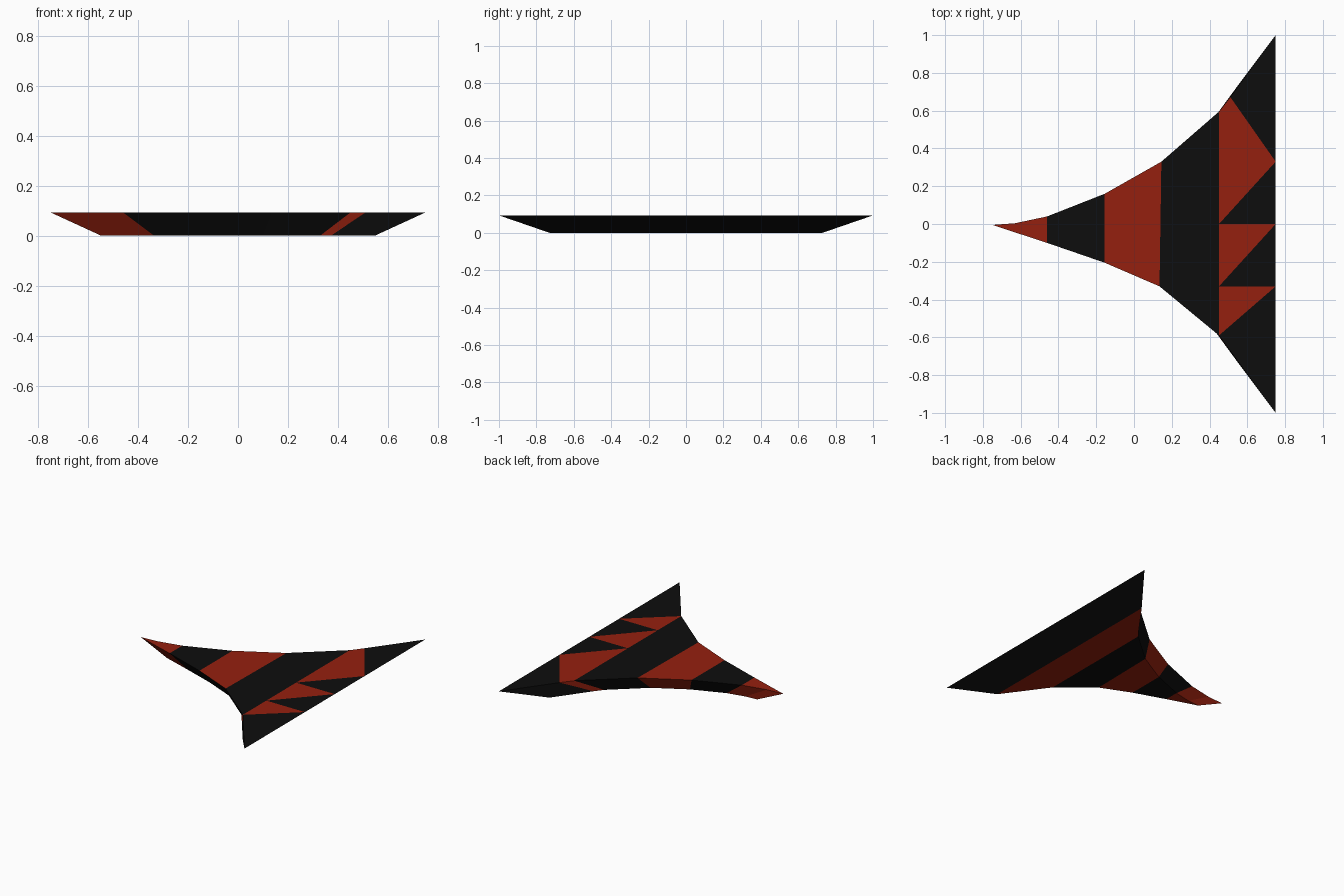
import bpy, bmesh

cube = bpy.data.objects.get("Cube")
if cube:
    bpy.data.objects.remove(cube)

HEIGHT, TAPER = 0.093, 0.73


def material(name, colour):
    mat = bpy.data.materials.new(name)
    mat.use_nodes = True
    mat.diffuse_color = colour
    mat.node_tree.nodes["Principled BSDF"].inputs["Base Color"].default_value = colour
    return mat


# Upper outline, tip to wing on both sides
tip = (-0.75, -0.005)
front = [(-0.46, -0.10), (-0.155, -0.205), (0.135, -0.33), (0.45, -0.59)]
back = [(-0.46, 0.04), (-0.155, 0.16), (0.145, 0.33), (0.45, 0.595)]
nose = (-0.63, 0.004)
front_notch, back_notch = (0.51, -0.672), (0.51, 0.672)
front_wing, back_wing = (0.75, -1.0), (0.75, 1.0)
inner = [(0.45, -0.33), (0.45, 0.0)]
rim = [(0.75, -0.33), (0.75, 0.0), (0.75, 0.33)]

BLACK, RED = 0, 1
bm = bmesh.new()
cache = {}


def vert(point, upper):
    key = (point, upper)
    if key not in cache:
        x, y = point
        s = 1 if upper else TAPER
        cache[key] = bm.verts.new((x * s, y * s, HEIGHT if upper else 0))
    return cache[key]


def plate(points, colour, upper=True):
    ring = [vert(p, upper) for p in points]
    bm.faces.new(ring if upper else ring[::-1]).material_index = colour


def wall(a, b, colour):
    ring = [vert(a, False), vert(b, False), vert(b, True), vert(a, True)]
    bm.faces.new(ring).material_index = colour


# Striped bands, upper and lower
plate([tip, front[0], back[0], nose], RED)
plate([tip, front[0], back[0], nose], RED, False)
for i, colour in enumerate((BLACK, RED, BLACK)):
    band = [front[i], front[i + 1], back[i + 1], back[i]]
    plate(band, colour, False)
    plate(band[:2] + (inner if i == 2 else []) + band[2:], colour)
plate([front[3], front_notch, front_wing, back_wing, back_notch, back[3]], RED, False)

# Saw-tooth pattern on the wide end
plate([front[3], front_notch, front_wing, rim[0]], BLACK)
plate([front[3], rim[0], inner[0]], RED)
plate([inner[0], rim[0], rim[1]], BLACK)
plate([inner[0], rim[1], inner[1]], RED)
plate([inner[1], rim[1], rim[2]], BLACK)
plate([inner[1], rim[2], back_notch, back[3]], RED)
plate([back_notch, rim[2], back_wing], BLACK)

# Sloping side walls
front_line = [tip] + front + [front_notch, front_wing]
back_line = [tip, nose] + back + [back_notch, back_wing]
for a, b, c in zip(front_line, front_line[1:], (RED, BLACK, BLACK, BLACK, RED, BLACK)):
    wall(a, b, c)
for a, b, c in zip(back_line, back_line[1:], (RED, RED, BLACK, RED, BLACK, RED, BLACK)):
    wall(b, a, c)
end = [vert(front_wing, False), vert(back_wing, False), vert(back_wing, True)]
end += [vert(p, True) for p in rim[::-1]] + [vert(front_wing, True)]
bm.faces.new(end).material_index = BLACK

mesh = bpy.data.meshes.new("wing_body")
bm.normal_update()
bm.to_mesh(mesh)
bm.free()
mesh.materials.append(material("black", (0.004, 0.004, 0.004, 1)))
mesh.materials.append(material("dark_red", (0.3, 0.0145, 0.0045, 1)))
body = bpy.data.objects.new("wing_body", mesh)
bpy.context.collection.objects.link(body)
